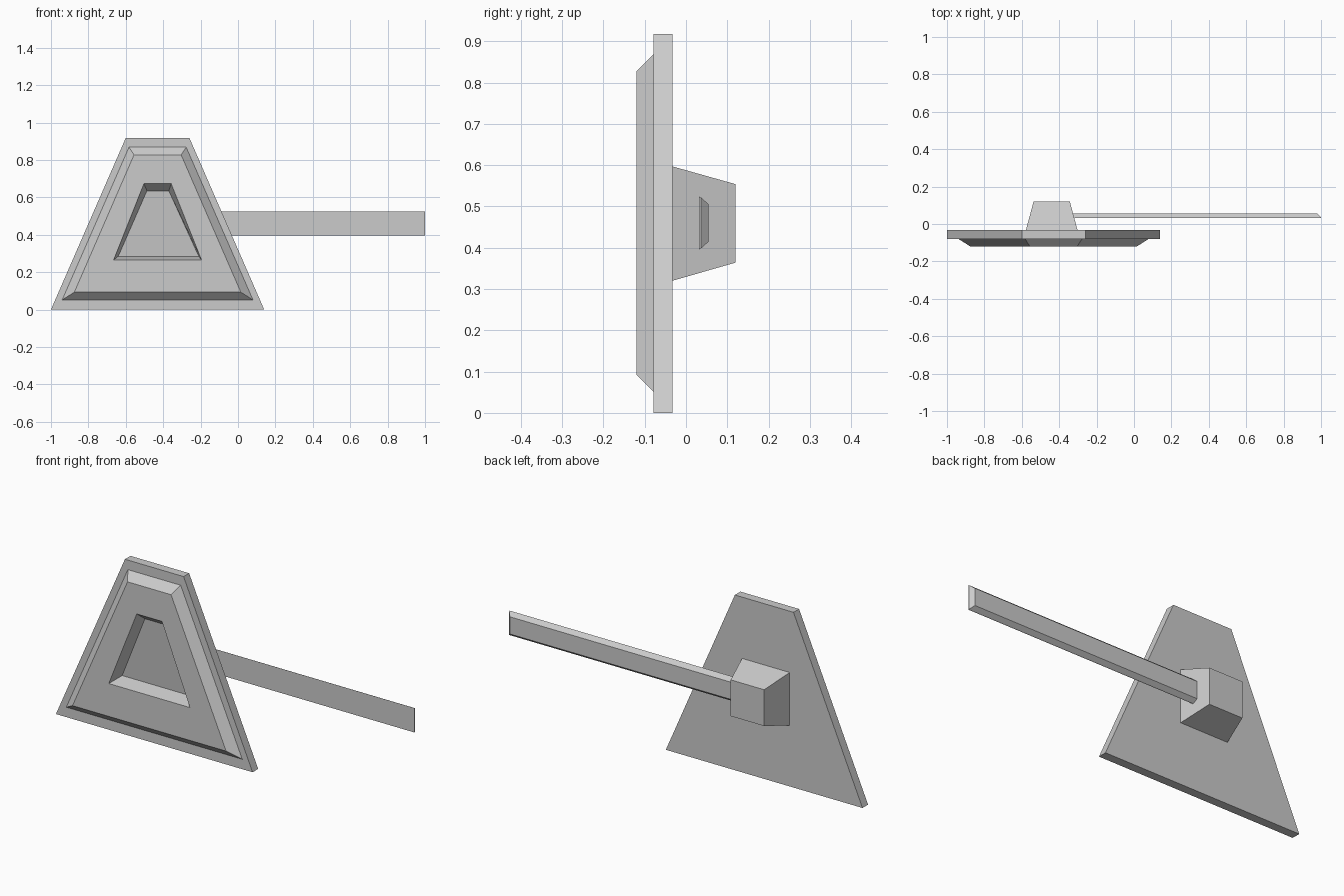
import bpy
import bmesh

cube = bpy.data.objects.get("Cube")
if cube:
    bpy.data.objects.remove(cube, do_unlink=True)

grey = bpy.data.materials.new("plain grey")
grey.use_nodes = True
grey.diffuse_color = (0.6, 0.6, 0.6, 1)
grey.node_tree.nodes["Principled BSDF"].inputs["Base Color"].default_value = (0.6, 0.6, 0.6, 1)


def trapezoid(bottom, top, z0, z1, y0, y1=None):
    """Four corners in the xz plane; y may differ between bottom and top."""
    y1 = y0 if y1 is None else y1
    return [(bottom[0], y0, z0), (bottom[1], y0, z0),
            (top[1], y1, z1), (top[0], y1, z1)]


def loft(name, rings):
    """Join successive four-sided rings and cap both ends."""
    bm = bmesh.new()
    loops = [[bm.verts.new(p) for p in ring] for ring in rings]
    for a, b in zip(loops, loops[1:]):
        for i in range(4):
            j = (i + 1) % 4
            bm.faces.new((a[i], a[j], b[j], b[i]))
    bm.faces.new(loops[0])
    bm.faces.new(loops[-1])
    bmesh.ops.recalc_face_normals(bm, faces=bm.faces)
    mesh = bpy.data.meshes.new(name)
    bm.to_mesh(mesh)
    bm.free()
    mesh.materials.append(grey)
    obj = bpy.data.objects.new(name, mesh)
    bpy.context.collection.objects.link(obj)
    return obj


# Plate with its bevelled raised panel and sunken centre, from back to front
loft("recessed_plate", [
    trapezoid((-1.0, 0.14), (-0.60, -0.26), 0.0, 0.918, -0.033),
    trapezoid((-1.0, 0.14), (-0.60, -0.26), 0.0, 0.918, -0.079),
    trapezoid((-0.94, 0.08), (-0.583, -0.277), 0.052, 0.868, -0.079),
    trapezoid((-0.875, 0.015), (-0.556, -0.304), 0.093, 0.827, -0.12),
    trapezoid((-0.665, -0.195), (-0.503, -0.357), 0.265, 0.673, -0.12),
    trapezoid((-0.64, -0.21), (-0.487, -0.37), 0.285, 0.635, -0.045, -0.075),
])

# Tapered mounting block on the back
loft("rear_block", [
    trapezoid((-0.578, -0.302), (-0.578, -0.302), 0.32, 0.597, -0.033),
    trapezoid((-0.537, -0.343), (-0.537, -0.343), 0.364, 0.554, 0.12),
])

# Flat arm with chamfered rear edges
loft("side_arm", [
    trapezoid((-0.36, 1.0), (-0.36, 1.0), 0.396, 0.524, 0.032),
    trapezoid((-0.36, 1.0), (-0.36, 1.0), 0.398, 0.522, 0.036),
    trapezoid((-0.36, 0.982), (-0.36, 0.982), 0.415, 0.505, 0.055),
])
